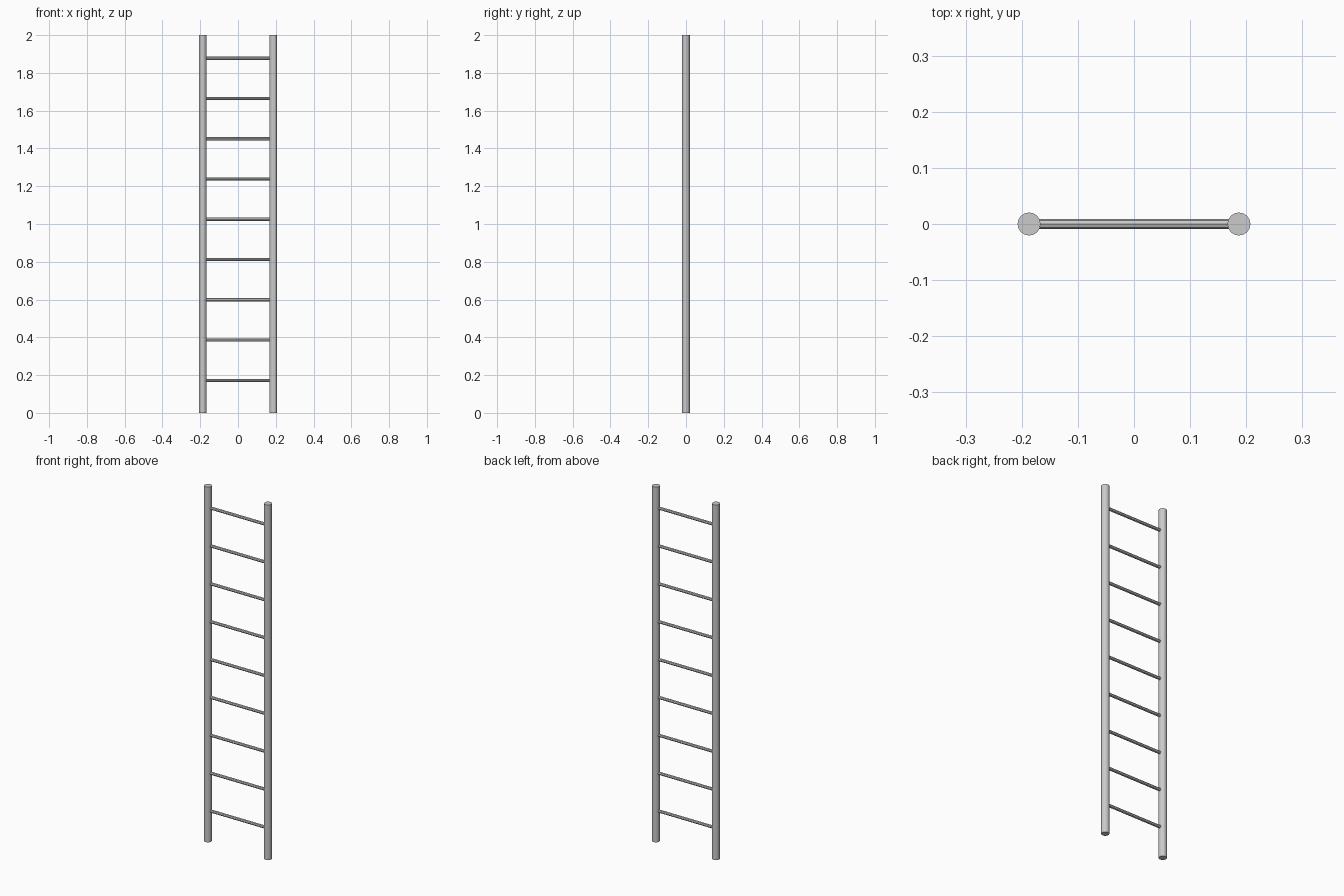
import bpy
from math import pi

if "Cube" in bpy.data.objects:
    bpy.data.objects.remove(bpy.data.objects["Cube"])

RAIL_X, RAIL_R, HEIGHT = 0.187, 0.0205, 2.0
RUNG_R, RUNGS, FIRST_Z, LAST_Z = 0.0085, 9, 0.172, 1.878


def rod(name, radius, length, location, sides, rotation=(0, 0, 0)):
    bpy.ops.mesh.primitive_cylinder_add(vertices=sides, radius=radius, depth=length,
                                        location=location, rotation=rotation)
    bpy.context.object.name = name


# Upright side rails
for side, label in ((-1, "left"), (1, "right")):
    rod(f"{label}_rail", RAIL_R, HEIGHT, (side * RAIL_X, 0, HEIGHT / 2), 16)

# Evenly spaced rungs, ends set into the rails
step = (LAST_Z - FIRST_Z) / (RUNGS - 1)
for i in range(RUNGS):
    rod(f"rung_{i + 1}", RUNG_R, 2 * (RAIL_X - RAIL_R) + 0.01,
        (0, 0, FIRST_Z + i * step), 8, (0, pi / 2, 0))
